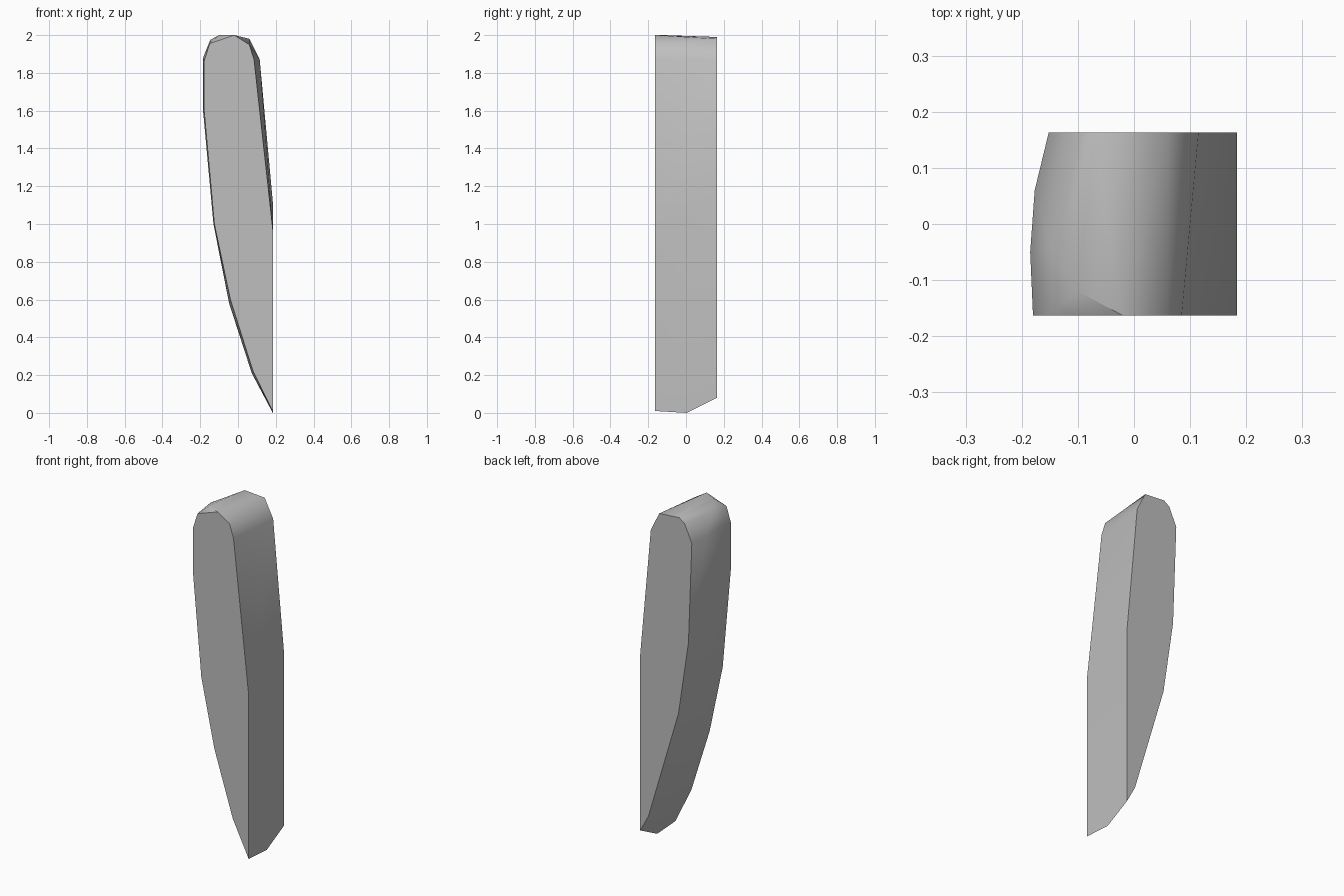
import bpy
import bmesh
import math

cube = bpy.data.objects.get("Cube")
if cube:
    bpy.data.objects.remove(cube, do_unlink=True)

HALF = 0.163   # half depth
FLAT = 0.184   # x of the flat long side

grey = bpy.data.materials.new("stone grey")
grey.use_nodes = True
colour = (0.52, 0.52, 0.52, 1)
grey.diffuse_color = colour
grey.node_tree.nodes["Principled BSDF"].inputs["Base Color"].default_value = colour

# Front and back end profiles (x, z)
front = [(FLAT, 0.01), (FLAT, 0.97), (0.085, 1.87), (0.06, 1.95), (-0.02, 2.0),
         (-0.15, 1.955), (-0.18, 1.86), (-0.18, 1.61), (-0.125, 1.0),
         (-0.04, 0.6), (0.08, 0.22)]
back = [(FLAT, 0.08), (FLAT, 1.12), (0.115, 1.87), (0.06, 1.98), (-0.07, 1.99),
        (-0.105, 1.965), (-0.152, 1.86), (-0.13, 1.27), (-0.065, 0.835), (0.13, 0.18)]

# Points that swell the curved side and the tips between the two ends
swell = [(FLAT, 0.005, 0.0), (-0.1, -0.12, 2.0), (-0.147, -0.045, 1.975),
         (-0.185, -0.05, 1.88), (-0.185, -0.05, 1.6), (-0.177, 0.06, 1.87),
         (-0.13, -0.06, 1.0), (-0.047, -0.06, 0.58), (0.073, -0.06, 0.21)]

# Chipped slab: a faceted convex solid wrapped round those points
bm = bmesh.new()
for x, z in front:
    bm.verts.new((x, -HALF, z))
for x, z in back:
    bm.verts.new((x, HALF, z))
for point in swell:
    bm.verts.new(point)
bmesh.ops.convex_hull(bm, input=bm.verts[:])
loose = [v for v in bm.verts if not v.link_faces]
bmesh.ops.delete(bm, geom=loose, context='VERTS')
bmesh.ops.dissolve_limit(bm, angle_limit=0.002, verts=bm.verts[:], edges=bm.edges[:])
bmesh.ops.recalc_face_normals(bm, faces=bm.faces[:])

mesh = bpy.data.meshes.new("curved_slab")
bm.to_mesh(mesh)
bm.free()
mesh.materials.append(grey)
slab = bpy.data.objects.new("curved_slab", mesh)
bpy.context.collection.objects.link(slab)

# Soft bends along the sides, crisp rims round the ends
bpy.ops.object.select_all(action='DESELECT')
slab.select_set(True)
bpy.context.view_layer.objects.active = slab
bpy.ops.object.shade_smooth_by_angle(angle=math.radians(35))
